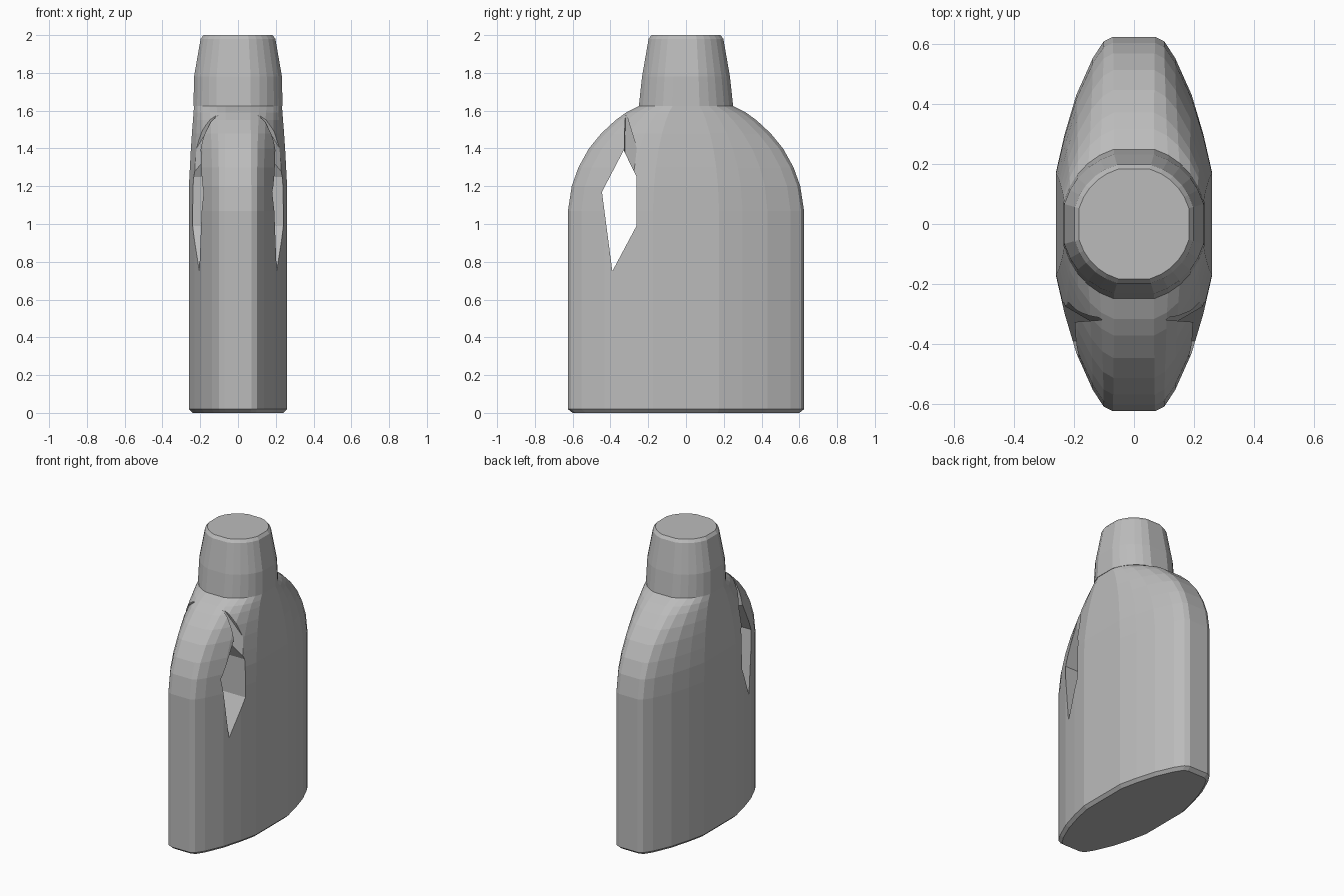
import bpy, bmesh
from math import sin, cos, radians

if "Cube" in bpy.data.objects:
    bpy.data.objects.remove(bpy.data.objects["Cube"], do_unlink=True)

grey = bpy.data.materials.new("grey plastic")
grey.use_nodes = True
colour = (0.5, 0.5, 0.5, 1)
grey.diffuse_color = colour
grey.node_tree.nodes["Principled BSDF"].inputs["Base Color"].default_value = colour


def finish(bm, name):
    bmesh.ops.recalc_face_normals(bm, faces=bm.faces)
    mesh = bpy.data.meshes.new(name)
    bm.to_mesh(mesh)
    bm.free()
    mesh.materials.append(grey)
    obj = bpy.data.objects.new(name, mesh)
    bpy.context.collection.objects.link(obj)
    return obj


def full_ring(quarter):
    """Mirror a quarter outline, listed from the back to the side, into a ring."""
    right = quarter + [(x, -y) for x, y in reversed(quarter)]
    return right + [(-x, y) for x, y in reversed(right)]


def loft(name, sections):
    """Skin a stack of (z, half width, half depth, roundness) sections."""
    bm = bmesh.new()
    rings = []
    for z, hx, hy, blend in sections:
        quarter = [((o[0] * (1 - blend) + c[0] * blend) * hx,
                    (o[1] * (1 - blend) + c[1] * blend) * hy)
                   for o, c in zip(OVAL, CIRCLE)]
        rings.append([bm.verts.new((x, y, z)) for x, y in full_ring(quarter)])
    for low, high in zip(rings, rings[1:]):
        for i in range(len(low)):
            j = (i + 1) % len(low)
            bm.faces.new((low[i], low[j], high[j], high[i]))
    bm.faces.new(rings[0])
    bm.faces.new(rings[-1])
    return finish(bm, name)


def hull(name, points):
    bm = bmesh.new()
    for p in points:
        bm.verts.new(p)
    bmesh.ops.convex_hull(bm, input=bm.verts)
    return finish(bm, name)


def cut(target, cutter):
    cutter.hide_render = True
    mod = target.modifiers.new(cutter.name, "BOOLEAN")
    mod.operation = "DIFFERENCE"
    mod.solver = "EXACT"
    mod.object = cutter
    bpy.context.view_layer.objects.active = target
    bpy.ops.object.modifier_apply(modifier=mod.name)
    bpy.data.objects.remove(cutter, do_unlink=True)


# Unit quarter outlines: flat-ended oval for the body, circle for the neck
OVAL = [(.27, 1), (.39, .975), (.53, .885), (.74, .69), (.89, .48), (1, .28)]
CIRCLE = [(sin(radians(a)) * 1.03, cos(radians(a)) * 1.03)
          for a in (16, 28, 39, 51, 62, 74)]

# Body with rounded shoulders
body = loft("bottle_body", [
    (0, .24, .6, 0), (.02, .26, .625, 0), (1.07, .26, .625, 0),
    (1.2, .26, .605, 0), (1.3, .255, .57, .1), (1.4, .25, .515, .25),
    (1.48, .245, .45, .45), (1.55, .24, .375, .65), (1.59, .237, .32, .8),
    (1.625, .235, .25, 1)])

# Handle opening through the body
opening = [(-.33, 1.39), (-.262, 1.25), (-.262, .99), (-.39, .75), (-.445, 1.17)]
cut(body, hull("handle_opening", [(x, y, z) for x in (-.5, .5) for y, z in opening]))

# Grooves that separate the top of the handle from the shoulder
for side in (-1, 1):
    groove = [(.17, -.325, 1.27), (.31, -.335, 1.27), (.31, -.215, 1.25),
              (.1, -.32, 1.6), (.31, -.33, 1.6)]
    cut(body, hull("handle_groove", [(side * x, y, z) for x, y, z in groove]))

# Tapered neck and cap
loft("neck_cap", [
    (1.625, .238, .252, 1), (1.78, .235, .235, 1), (1.98, .2, .2, 1), (2, .185, .185, 1)])
